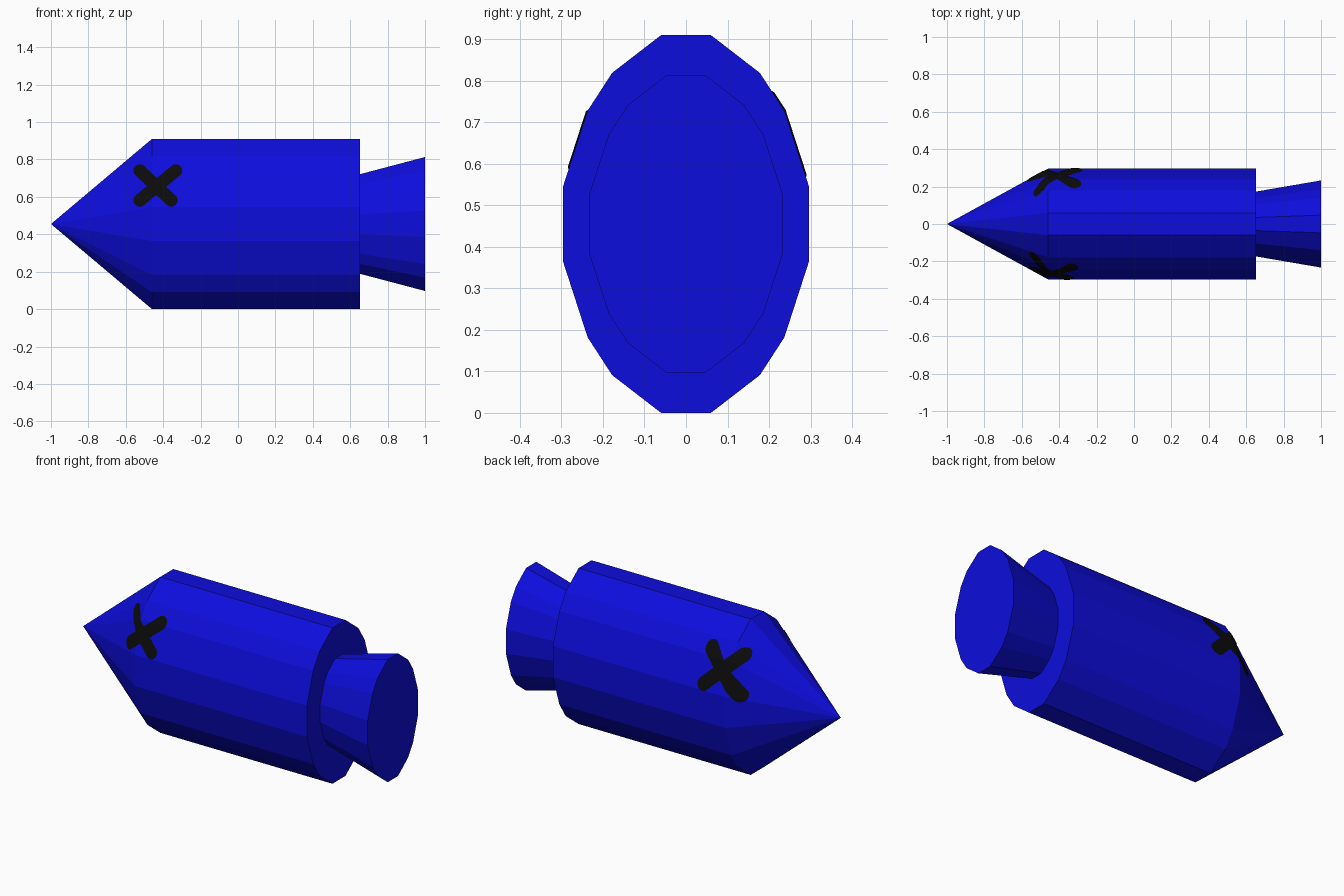
import bpy, bmesh, math
from mathutils import Vector

if "Cube" in bpy.data.objects:
    bpy.data.objects.remove(bpy.data.objects["Cube"])

ZC = 0.455  # height of the long axis


def material(name, color):
    m = bpy.data.materials.new(name)
    m.diffuse_color = (*color, 1)
    m.use_nodes = True
    m.node_tree.nodes["Principled BSDF"].inputs["Base Color"].default_value = m.diffuse_color
    return m


blue = material("deep blue", (0.004, 0.004, 0.72))
black = material("black", (0.0035, 0.0035, 0.0035))

# One quarter of the sixteen-sided cross-section (y, z from the axis), mirrored around
quarter = [(0.06, 0.455), (0.178, 0.364), (0.237, 0.273), (0.296, 0.091)]
half = quarter + [(y, -z) for y, z in reversed(quarter)]
section = half + [(-y, z) for y, z in reversed(half)]


def loft(stations):
    """Skin the section through (x, scale) stations; scale 0 is a point."""
    bm = bmesh.new()
    rings = []
    for x, s in stations:
        pts = section if s > 0 else [(0, 0)]
        rings.append([bm.verts.new((x, y * s, ZC + z * s)) for y, z in pts])
    n = len(section)
    for a, b in zip(rings, rings[1:]):
        for i in range(n):
            j = (i + 1) % n
            if len(a) == 1:
                bm.faces.new((a[0], b[i], b[j]))
            else:
                bm.faces.new((a[i], b[i], b[j], a[j]))
    for ring in (rings[0], rings[-1]):
        if len(ring) > 1:
            bm.faces.new(ring)
    bmesh.ops.recalc_face_normals(bm, faces=bm.faces)
    return bm


def add_object(name, bm, mat):
    me = bpy.data.meshes.new(name)
    bm.to_mesh(me)
    bm.free()
    me.materials.append(mat)
    ob = bpy.data.objects.new(name, me)
    bpy.context.collection.objects.link(ob)
    return ob


HULL = [(-1.0, 0), (-0.46, 1), (0.652, 1)]


def stroke(name, a, b, r, side):
    """Rounded paint stroke: the hull skin trimmed to a capsule seen along y."""
    bm = loft(HULL)
    a, b = Vector((a[0], 0, a[1])), Vector((b[0], 0, b[1]))
    along = math.atan2(b.z - a.z, b.x - a.x)

    def trim(point, normal):
        bmesh.ops.bisect_plane(bm, geom=bm.verts[:] + bm.edges[:] + bm.faces[:],
                               plane_co=point, plane_no=normal, clear_outer=True)

    trim(Vector((0, 0, 0)), Vector((0, -side, 0)))
    for k in range(12):
        t = along + k * math.pi / 6
        d = Vector((math.cos(t), 0, math.sin(t)))
        end = b if d.dot(b - a) > 0 else a
        trim(end + d * r, d)
    bmesh.ops.translate(bm, verts=bm.verts, vec=(0, side * 0.003, 0.002))
    add_object(name, bm, black)


# Pointed hull and flared tail nozzle
add_object("hull", loft(HULL), blue)
add_object("tail_nozzle", loft([(0.65, 0.584), (1.0, 0.787)]), blue)

# Painted crosses on both sides
stroke("front_cross_a", (-0.525, 0.738), (-0.357, 0.58), 0.034, -1)
stroke("front_cross_b", (-0.333, 0.738), (-0.525, 0.58), 0.034, -1)
stroke("back_cross_a", (-0.32, 0.765), (-0.53, 0.555), 0.038, 1)
stroke("back_cross_b", (-0.50, 0.755), (-0.315, 0.58), 0.038, 1)
